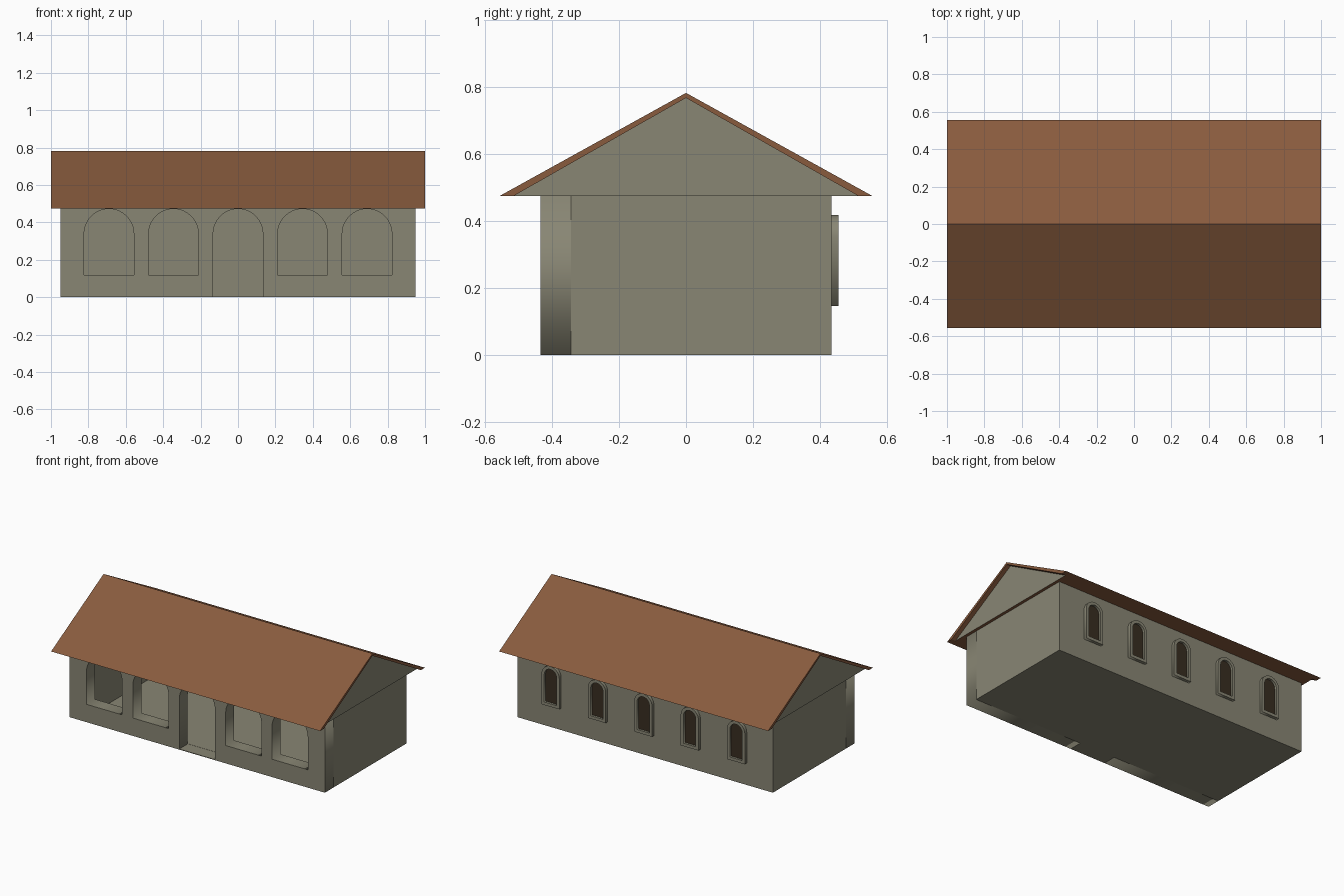
import bpy, bmesh, math

if "Cube" in bpy.data.objects:
    bpy.data.objects.remove(bpy.data.objects["Cube"])


def material(name, rgb):
    m = bpy.data.materials.new(name)
    m.diffuse_color = (*rgb, 1)
    m.use_nodes = True
    m.node_tree.nodes["Principled BSDF"].inputs["Base Color"].default_value = m.diffuse_color
    return m


STONE = material("stone", (0.25, 0.24, 0.175))
TILE = material("roof_brown", (0.25, 0.105, 0.048))
DARK = material("dark_glass", (0.040, 0.027, 0.015))


def box(name, x0, x1, y0, y1, z0, z1, mat):
    me = bpy.data.meshes.new(name)
    bm = bmesh.new()
    bmesh.ops.create_cube(bm, size=1)
    for v in bm.verts:
        v.co = (x1 if v.co.x > 0 else x0, y1 if v.co.y > 0 else y0,
                z1 if v.co.z > 0 else z0)
    bm.to_mesh(me)
    bm.free()
    me.materials.append(mat)
    ob = bpy.data.objects.new(name, me)
    bpy.context.collection.objects.link(ob)
    return ob


def arch(cx, half, bottom, top, n=20):
    """Outline of a round-headed opening, from left foot over to right foot."""
    spring = top - half
    pts = [(cx - half, bottom)]
    for i in range(n + 1):
        a = math.pi * (1 - i / n)
        pts.append((cx + half * math.cos(a), spring + half * math.sin(a)))
    return pts + [(cx + half, bottom)]


def plate(name, outlines, y0, y1, mat):
    """Filled outlines (first outer, rest holes) in the xz plane, y0 to y1."""
    cu = bpy.data.curves.new(name, 'CURVE')
    cu.dimensions = '2D'
    cu.fill_mode = 'BOTH'
    cu.extrude = (y1 - y0) / 2
    for pts in outlines:
        s = cu.splines.new('POLY')
        s.points.add(len(pts) - 1)
        for p, (x, z) in zip(s.points, pts):
            p.co = (x, z, 0, 1)
        s.use_cyclic_u = True
    cu.materials.append(mat)
    ob = bpy.data.objects.new(name, cu)
    ob.rotation_euler = (math.pi / 2, 0, 0)
    ob.location.y = (y0 + y1) / 2
    bpy.context.collection.objects.link(ob)
    bpy.ops.object.select_all(action='DESELECT')
    ob.select_set(True)
    bpy.context.view_layer.objects.active = ob
    bpy.ops.object.convert(target='MESH')
    return ob


def prism_x(name, pts, half, mats):
    """Profile in the yz plane extruded along x."""
    me = bpy.data.meshes.new(name)
    bm = bmesh.new()
    f = bm.faces.new([bm.verts.new((-half, y, z)) for y, z in pts])
    r = bmesh.ops.extrude_face_region(bm, geom=[f])
    for v in r['geom']:
        if isinstance(v, bmesh.types.BMVert):
            v.co.x = half
    if f.is_valid and not any(g.calc_center_median().x < -half * 0.99 for g in bm.faces if g != f):
        pass
    bmesh.ops.recalc_face_normals(bm, faces=bm.faces)
    # gable ends take the first colour, the soffit the last
    for g in bm.faces:
        g.material_index = 0 if abs(g.normal.x) > 0.5 else len(mats) - 1
    bm.to_mesh(me)
    bm.free()
    for m in mats:
        me.materials.append(m)
    ob = bpy.data.objects.new(name, me)
    bpy.context.collection.objects.link(ob)
    return ob


L, D, H, T = 0.95, 0.434, 0.475, 0.09     # half length, half depth, height, wall
BAYS = [-0.69, -0.345, 0, 0.345, 0.69]

# front wall: doorway notch in the middle, two arched openings each side
outer = [(-L, 0)] + arch(0, 0.133, 0, 0.472) + [(L, 0), (L, H), (-L, H)]
holes = [arch(x, 0.133, 0.12, 0.472) for x in BAYS if x != 0]
plate("front_wall", [outer] + holes, -D, -D + T, STONE)

# other walls and floor
box("back_wall", -L, L, D - T, D, 0, H, STONE)
for side, s in (("left", -1), ("right", 1)):
    a, b = sorted((s * L, s * (L - T)))
    box(side + "_wall", a, b, -D + T, D - T, 0, H, STONE)
box("floor", -L + T, L - T, -D + T, D - T, 0, 0.005, STONE)
box("door_threshold", -0.133, 0.133, -D, -D + T, 0, 0.004, STONE)

# back windows: raised arched frame around a dark pane
for i, x in enumerate(BAYS):
    plate(f"window_frame_{i}", [arch(x, 0.066, 0.147, 0.418),
                                arch(x, 0.046, 0.167, 0.398)], D - 0.002, 0.455, STONE)
    plate(f"window_pane_{i}", [arch(x, 0.048, 0.165, 0.40)], D - 0.002, D + 0.006, DARK)

# roof shell and the slightly recessed gable filling beneath it
prism_x("roof", [(-0.557, H), (0, 0.783), (0.557, H), (0.515, H),
                 (0, 0.768), (-0.515, H)], 1.0, [TILE])
prism_x("gable", [(-0.515, H), (0, 0.768), (0.515, H)], 0.97, [STONE, TILE])
